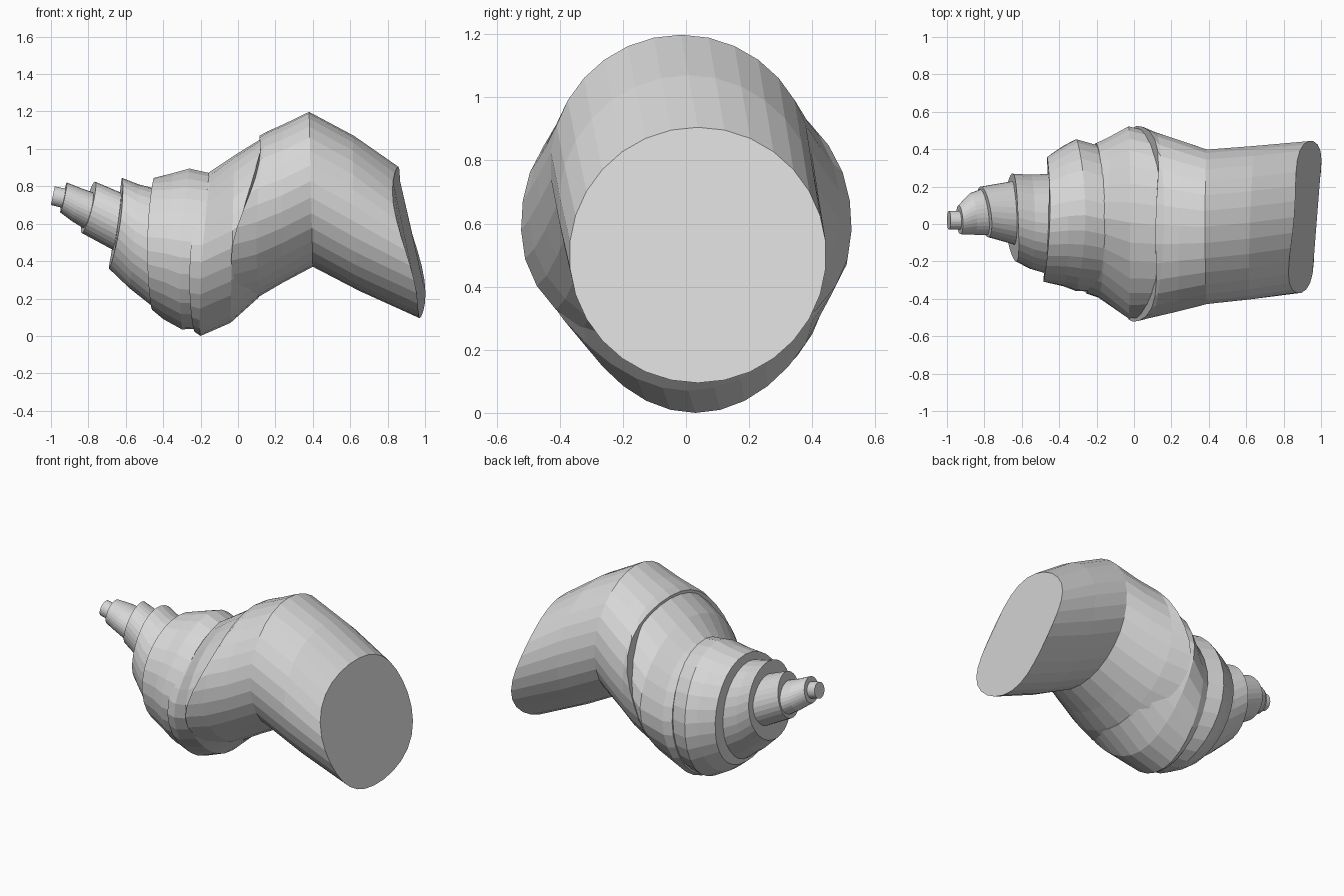
import bpy
import bmesh
import math
from mathutils import Vector

cube = bpy.data.objects.get("Cube")
if cube:
    bpy.data.objects.remove(cube, do_unlink=True)

SIDES = 30

grey = bpy.data.materials.new("shell grey")
grey.use_nodes = True
grey.diffuse_color = (0.68, 0.68, 0.68, 1)
bsdf = next(n for n in grey.node_tree.nodes if n.type == "BSDF_PRINCIPLED")
bsdf.inputs["Base Color"].default_value = (0.68, 0.68, 0.68, 1)


def ring_points(xt, zt, xb, zb, yf, yb, skew, bow=0, wave=0, taper=0, dent=0):
    """Tilted oval through its top (xt, zt), bottom (xb, zb), front yf and back yb.
    bow and wave bend the rim along x, taper narrows the lower half,
    dent sinks the upper front."""
    centre = Vector(((xt + xb) / 2, (yf + yb) / 2, (zt + zb) / 2))
    up = Vector(((xt - xb) / 2, 0, (zt - zb) / 2))
    side = Vector((skew, (yb - yf) / 2, 0))
    for i in range(SIDES):
        a = math.tau * i / SIDES
        c, s = math.cos(a), math.sin(a)
        sink = 1 - (dent * -2 * s * c if s < 0 < c else 0)
        p = centre + (up * c + side * s * (1 - taper * max(0, -c))) * sink
        p.x += bow * s * s + wave * math.cos(3 * a)
        yield p


def loft(name, rings):
    """Skin a row of ovals and close both ends."""
    bm = bmesh.new()
    loops = [[bm.verts.new(p) for p in ring_points(*r)] for r in rings]
    for a, b in zip(loops, loops[1:]):
        for i in range(SIDES):
            j = (i + 1) % SIDES
            bm.faces.new((a[i], a[j], b[j], b[i]))
    bm.faces.new(loops[0])
    bm.faces.new(loops[-1])
    bmesh.ops.recalc_face_normals(bm, faces=bm.faces)
    mesh = bpy.data.meshes.new(name)
    bm.to_mesh(mesh)
    bm.free()
    mesh.materials.append(grey)
    obj = bpy.data.objects.new(name, mesh)
    bpy.context.collection.objects.link(obj)


# Spire, from the tip inwards; each whorl ends inside the next
loft("spire_tip", [
    (-0.98, 0.80, -1.00, 0.70, -0.03, 0.07, 0.0),
    (-0.89, 0.78, -0.92, 0.68, -0.03, 0.07, 0.0),
])
loft("first_whorl", [
    (-0.915, 0.82, -0.95, 0.66, -0.055, 0.10, -0.005),
    (-0.84, 0.79, -0.89, 0.615, -0.058, 0.165, -0.01),
    (-0.74, 0.755, -0.81, 0.565, -0.06, 0.195, -0.02),
])
loft("second_whorl", [
    (-0.765, 0.825, -0.835, 0.55, -0.07, 0.20, -0.02),
    (-0.60, 0.755, -0.65, 0.45, -0.12, 0.23, -0.02),
])
loft("third_whorl", [
    (-0.62, 0.845, -0.69, 0.36, -0.20, 0.27, -0.01, 0.015),
    (-0.53, 0.81, -0.58, 0.255, -0.24, 0.265, 0.0),
    (-0.43, 0.785, -0.46, 0.16, -0.27, 0.27, 0.01),
])

# Swelling middle whorls
loft("fourth_whorl", [
    (-0.45, 0.845, -0.46, 0.14, -0.31, 0.36, 0.01, -0.02),
    (-0.35, 0.87, -0.40, 0.09, -0.335, 0.42, 0.0, 0, 0, 0, 0.04),
    (-0.26, 0.895, -0.30, 0.035, -0.36, 0.455, 0.0, -0.03, 0, 0, 0.06),
    (-0.15, 0.87, -0.19, 0.04, -0.365, 0.41, 0.02, 0, 0, 0, 0.05),
])
loft("fifth_whorl", [
    (-0.17, 0.865, -0.23, 0.02, -0.375, 0.435, 0.025, -0.03, 0, 0.05, 0.09),
    (-0.14, 0.885, -0.20, 0.00, -0.40, 0.46, 0.02, 0, 0, 0.12, 0.09),
    (-0.02, 0.965, -0.04, 0.07, -0.51, 0.525, 0.0, 0, 0, 0.24, 0.02),
    (0.15, 1.07, 0.11, 0.205, -0.495, 0.48, 0.01, 0, 0, 0.15),
])

# Last whorl, which bends down towards the opening with its wavy rim
loft("body_whorl", [
    (0.15, 1.07, 0.03, 0.18, -0.52, 0.522, 0.01, -0.07, -0.035, -0.1),
    (0.16, 1.095, 0.12, 0.215, -0.50, 0.49, 0.01, -0.03, 0, -0.04),
    (0.24, 1.13, 0.24, 0.285, -0.47, 0.45, 0.005),
    (0.38, 1.198, 0.40, 0.37, -0.43, 0.40, 0.0),
    (0.62, 1.07, 0.65, 0.24, -0.405, 0.42, 0.015),
    (0.839, 0.905, 0.989, 0.095, -0.37, 0.445, 0.032, 0, 0.018),
])
